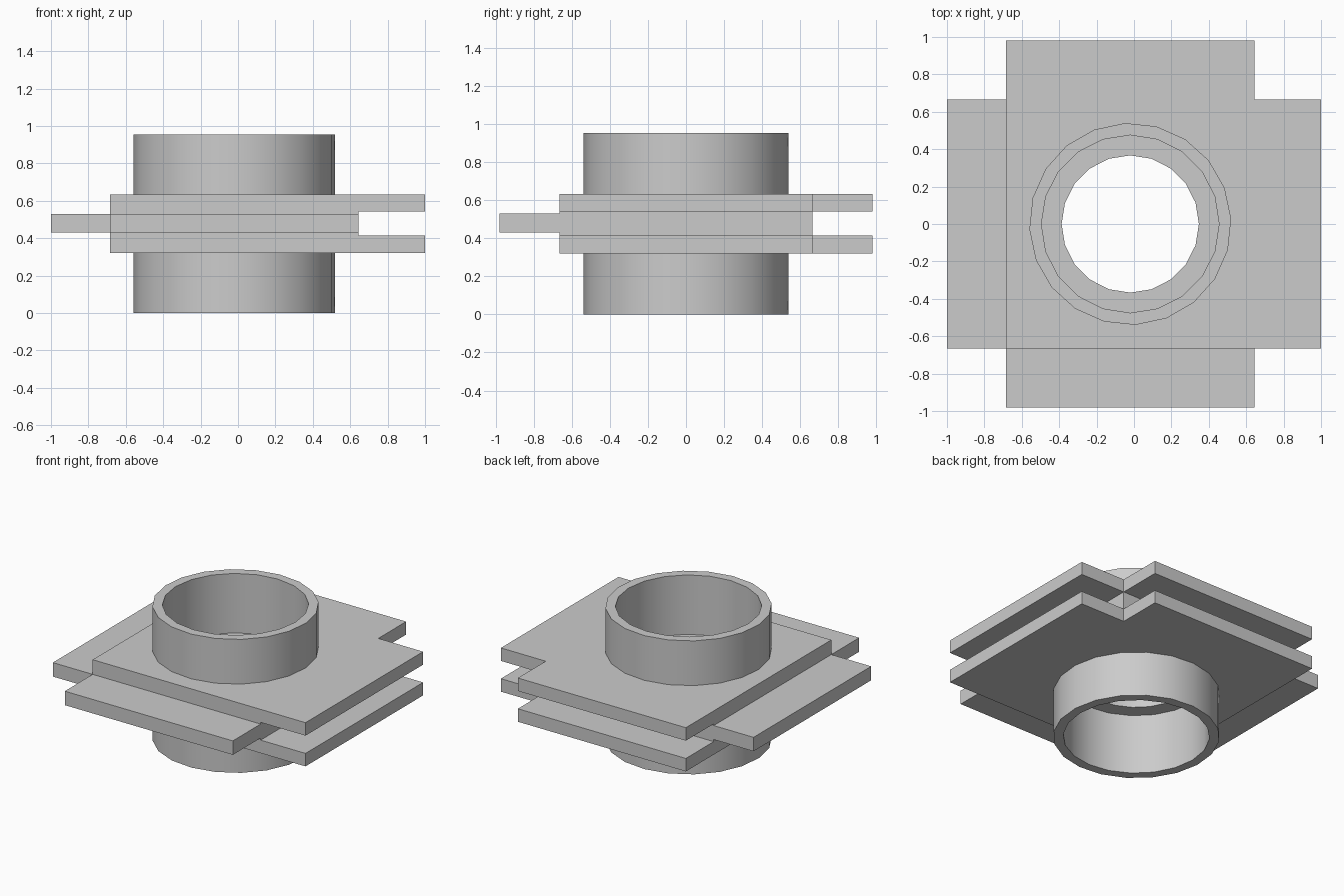
import bpy, bmesh, math

if "Cube" in bpy.data.objects:
    bpy.data.objects.remove(bpy.data.objects["Cube"])

# One grey for the whole fitting
grey = bpy.data.materials.new("plain_grey")
grey.use_nodes = True
COLOUR = (0.6, 0.6, 0.6, 1)
grey.diffuse_color = COLOUR
grey.node_tree.nodes["Principled BSDF"].inputs["Base Color"].default_value = COLOUR

SIDES = 20
CX = -0.02                      # pipe axis
X0, X1, Y = -0.685, 0.645, 0.665   # core block
BORE, HOLE, OUTER = 0.475, 0.367, 0.54
BOTTOM, TOP, HEIGHT = 0.322, 0.635, 0.955
MID0, MID1 = 0.43, 0.53


def add(name, bm):
    bmesh.ops.recalc_face_normals(bm, faces=bm.faces)
    mesh = bpy.data.meshes.new(name)
    bm.to_mesh(mesh)
    bm.free()
    mesh.materials.append(grey)
    obj = bpy.data.objects.new(name, mesh)
    bpy.context.collection.objects.link(obj)
    return obj


def prism(name, outline, z0, z1):
    bm = bmesh.new()
    face = bm.faces.new([bm.verts.new((x, y, z0)) for x, y in outline])
    up = bmesh.ops.extrude_face_region(bm, geom=[face])["geom"]
    verts = [v for v in up if isinstance(v, bmesh.types.BMVert)]
    bmesh.ops.translate(bm, verts=verts, vec=(0, 0, z1 - z0))
    return add(name, bm)


def circle(radius, turn=0):
    angles = [2 * math.pi * i / SIDES + turn for i in range(SIDES)]
    return [(CX + radius * math.cos(a), radius * math.sin(a)) for a in angles]


def notched(xa, ya, xb, yb, xn, yn):
    # rectangle with the corner at (xb, yb) cut back to (xn, yn)
    return [(xa, ya), (xb, ya), (xb, yn), (xn, yn), (xn, yb), (xa, yb)]


def combine(obj, other, operation):
    mod = obj.modifiers.new(operation.lower(), 'BOOLEAN')
    mod.operation, mod.object, mod.solver = operation, other, 'EXACT'
    bpy.context.view_layer.objects.active = obj
    bpy.ops.object.modifier_apply(modifier=mod.name)
    bpy.data.objects.remove(other)


def smooth(obj):
    bpy.ops.object.select_all(action='DESELECT')
    obj.select_set(True)
    bpy.context.view_layer.objects.active = obj
    bpy.ops.object.shade_smooth_by_angle(angle=math.radians(30))


# Core block with two outer plates and an opposing tongue plate
body = prism("notched_plate_block", [(X0, -Y), (X1, -Y), (X1, Y), (X0, Y)], BOTTOM, TOP)
outer_plate = notched(X0, -Y, 1, 0.98, X1, Y)
tongue_plate = notched(X1, Y, -1, -0.98, X0, -Y)
for name, outline, z0, z1 in (
        ("lower_plate", outer_plate, BOTTOM, 0.415),
        ("upper_plate", outer_plate, 0.542, TOP),
        ("tongue_plate", tongue_plate, MID0, MID1)):
    combine(body, prism(name, outline, z0, z1), 'UNION')

# Wide bores from both ends, leaving a narrower lip in the middle
for name, radius, z0, z1 in (
        ("lower_bore", BORE, 0, MID0),
        ("upper_bore", BORE, MID1, HEIGHT),
        ("through_hole", HOLE, 0, HEIGHT)):
    combine(body, prism(name, circle(radius), z0, z1), 'DIFFERENCE')
smooth(body)


# Round sockets above and below, open where they meet the block
def socket(name, z_end, z_base):
    bm = bmesh.new()
    rings = [[bm.verts.new((x, y, z)) for x, y in circle(r, turn)]
             for r, turn, z in ((OUTER, math.radians(3), z_base), (OUTER, math.radians(3), z_end),
                                (BORE, 0, z_end), (BORE, 0, z_base))]
    for a, b in zip(rings, rings[1:]):
        for i in range(SIDES):
            j = (i + 1) % SIDES
            bm.faces.new((a[i], a[j], b[j], b[i]))
    obj = add(name, bm)
    smooth(obj)


socket("lower_socket", 0, BOTTOM)
socket("upper_socket", HEIGHT, TOP)
